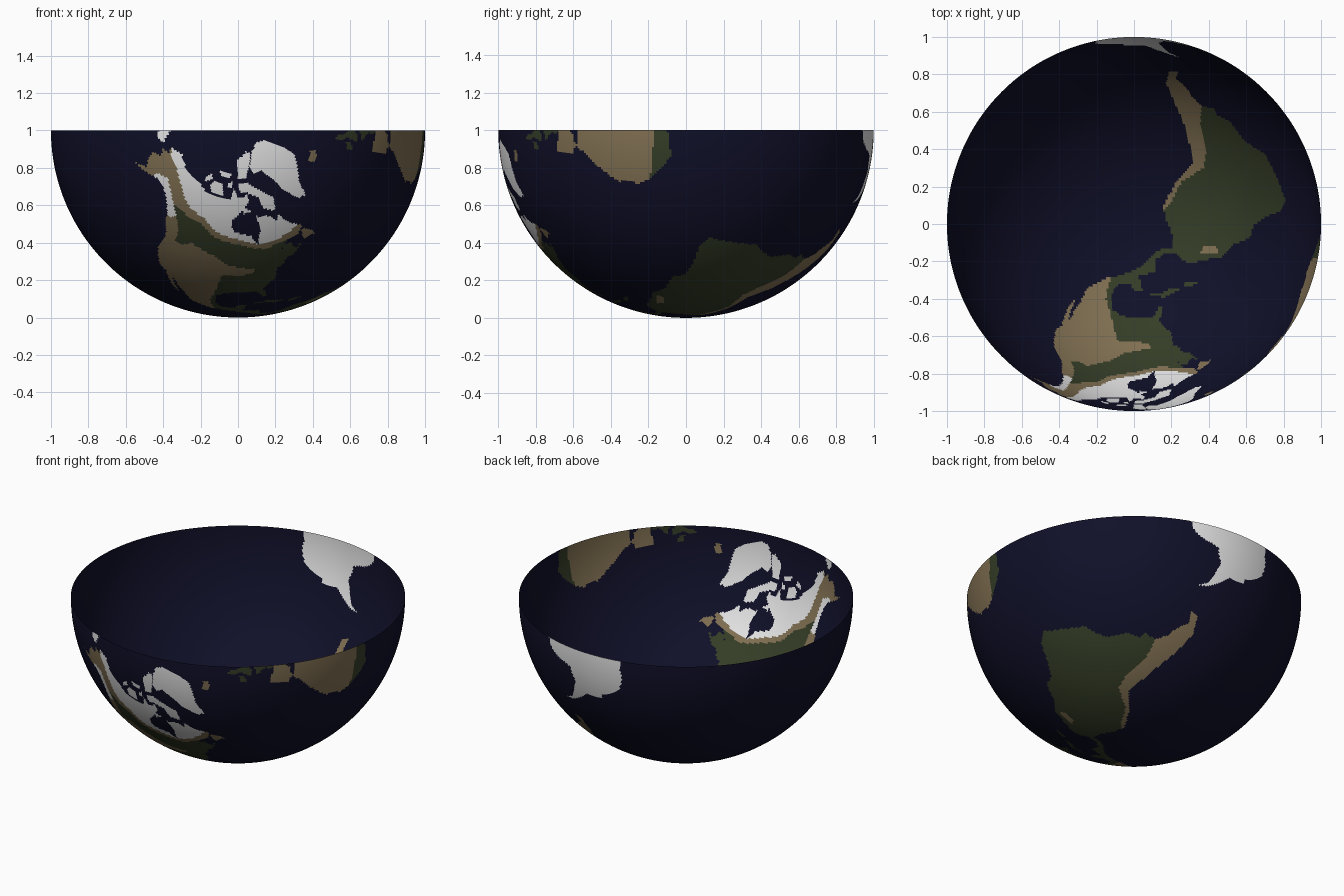
import bpy, bmesh
from math import sin, cos, radians

# Materials
COLOURS = {
    "deep_sea": (0.005, 0.005, 0.022),
    "forest_green": (0.035, 0.047, 0.020),
    "dry_tan": (0.220, 0.163, 0.085),
    "snow_white": (0.82, 0.82, 0.82),
}
SEA, GREEN, TAN, WHITE = range(4)

lands, climates = [], []


def region(target, colour, pts):
    """Store an outline given as (longitude, latitude) points."""
    xs, ys = [p[0] for p in pts], [p[1] for p in pts]
    target.append((colour, pts, (min(xs), max(xs), min(ys), max(ys))))


def inside(item, x, y):
    _, pts, (x0, x1, y0, y1) = item
    if not (x0 <= x <= x1 and y0 <= y <= y1):
        return False
    hit = False
    px, py = pts[-1]
    for qx, qy in pts:
        if (qy > y) != (py > y) and x < (px - qx) * (y - qy) / (py - qy) + qx:
            hit = not hit
        px, py = qx, qy
    return hit


# Northern part of the northern continent
region(lands, GREEN, [
    (-166, 68.5), (-157, 71), (-141, 69.7), (-128, 70), (-115, 68), (-108, 68), (-96, 68),
    (-94, 72), (-90, 69), (-82, 69.5), (-81, 67.5), (-87, 64.5), (-94, 61), (-93, 57.5),
    (-83, 55.3), (-80, 51.5), (-79, 54.5), (-77, 57), (-78, 62), (-70, 61), (-67, 58.3),
    (-64.5, 60.3), (-61, 56), (-56, 52.5), (-60, 50), (-66, 50), (-70, 47.2), (-124.5, 47.2),
    (-128, 51), (-131, 55), (-137, 58.5), (-145, 60.3), (-151, 59.5), (-154, 58), (-163, 54.7),
    (-158, 58.5), (-162, 59.5), (-166, 62), (-161, 64.5), (-167, 65.5), (-162, 67)])
# Southern part of the northern continent
region(lands, GREEN, [
    (-124.5, 47.2), (-70, 47.2), (-67, 49), (-64.5, 49), (-64, 46), (-60, 46.3), (-66, 43.7),
    (-70, 43), (-70.5, 41.5), (-74, 40.3), (-76, 35.5), (-81, 31.5), (-80, 27), (-81, 25.3),
    (-83, 29.5), (-85, 30), (-89, 30), (-94, 29.5), (-97.3, 27.5), (-97.5, 22), (-95, 18.5),
    (-91, 18.7), (-90, 21), (-87, 21.3), (-88.5, 16), (-83.3, 15), (-83.5, 11), (-80, 9),
    (-77.5, 8.7), (-78, 7.3), (-80.3, 7.3), (-83, 8.3), (-86, 11.5), (-88, 13.2), (-94, 16),
    (-99, 16.7), (-105.5, 20), (-109, 25.5), (-114.5, 31.5), (-112, 27), (-109.6, 23),
    (-112, 25), (-115, 29), (-117.3, 33), (-120.6, 34.5), (-122.5, 37.5), (-124.3, 40.5)])
# Southern continent
region(lands, GREEN, [
    (-77.5, 8.7), (-75, 11), (-71.5, 12.3), (-68, 11), (-62, 10.6), (-57, 6), (-51.5, 4.5),
    (-50, 0), (-44, -2.5), (-38, -4), (-35, -7), (-37, -11.5), (-39, -17), (-41, -22),
    (-48.5, -26), (-52, -33), (-57, -35.5), (-57, -38), (-62, -39), (-65, -43), (-66, -47),
    (-69, -51), (-65.5, -55), (-71, -54.5), (-75, -49), (-73.5, -41), (-71.5, -32),
    (-70.3, -19), (-76, -14), (-81, -5.5), (-80, -1), (-78.5, 2), (-78, 7.3)])
# Warm sea islands
region(lands, GREEN, [(-85, 22), (-80, 23), (-74.5, 20.2), (-77.5, 20), (-82, 22)])
region(lands, GREEN, [(-74, 18.5), (-73, 19.9), (-68.5, 18.6), (-71, 17.8)])
# Eastern lands at the rim
region(lands, GREEN, [
    (1, 36), (-2, 35), (-6, 35.8), (-10, 30.5), (-13, 27.5), (-17, 21), (-16.3, 18),
    (-17.3, 14.7), (-15, 11), (-13, 9), (-8, 4.4), (-4, 5.2), (1, 5.8)])
region(lands, TAN, [(1, 42.7), (-9, 43.5), (-9, 37), (-6, 36.2), (-2, 36.8), (1, 39)])
region(lands, GREEN, [(-1.5, 43.3), (-1, 46), (-4.7, 48.3), (1, 49.7), (1, 42.7)])
region(lands, GREEN, [(-5.5, 50), (1, 51), (1, 53), (-2, 56), (-2, 57.5), (-5, 58.6),
                      (-5.5, 56), (-3, 54), (-4.5, 52.5)])
region(lands, GREEN, [(-10, 52), (-6.3, 52.2), (-6, 54.5), (-10, 54)])
# Cold islands
region(lands, TAN, [(-24, 65.5), (-16, 66.4), (-13.7, 65), (-19, 63.4), (-22.5, 64)])
region(lands, TAN, [(-59, 47.7), (-57, 51.5), (-53, 48.5), (-53.5, 46.8)])
region(lands, WHITE, [(-73, 78.3), (-60, 82), (-35, 83.5), (-20, 81.5), (-20, 75), (-23, 71),
                      (-32, 68), (-40, 65), (-43.5, 60), (-48, 61), (-53, 67), (-54, 71),
                      (-60, 76), (-70, 76)])
region(lands, WHITE, [(-80, 73.5), (-72, 71), (-62, 66.5), (-65, 62), (-72, 64), (-73, 68),
                      (-80, 70), (-89, 71), (-89, 73.5)])
region(lands, WHITE, [(-117, 71), (-115, 73), (-106, 73), (-102, 69), (-113, 68.7)])
region(lands, WHITE, [(-125, 72), (-122, 74.3), (-117, 73), (-123, 71.2)])
region(lands, WHITE, [(-90, 76.5), (-92, 81), (-70, 83), (-62, 82.3), (-72, 79), (-78, 76.5),
                      (-80, 74.7), (-91, 74.8)])
region(lands, WHITE, [(-110, 75), (-115, 76.5), (-98, 76.5), (-100, 75)])
region(lands, WHITE, [(-100, 72), (-101, 73.5), (-96, 74), (-96, 72)])
region(lands, WHITE, [(-86, 66), (-81, 64), (-86, 63.3)])
region(lands, WHITE, [(-181, 65), (-181, 69), (-170, 66.2), (-175, 64.5)])
# Polar ice continent
region(lands, WHITE, [
    (1, -70), (-10, -71), (-20, -73.5), (-30, -76.5), (-40, -78), (-60, -75), (-62, -70),
    (-62, -66), (-57, -63), (-62, -64.5), (-67, -67), (-75, -71), (-80, -73), (-100, -72.5),
    (-103, -74.5), (-115, -74), (-130, -74), (-145, -75.5), (-158, -77), (-165, -78.3),
    (-181, -78.3), (-181, -91), (1, -91)])

# Climate zones, painted over green land only, first match wins
region(climates, WHITE, [
    (-165, 68), (-149, 67.5), (-135, 65), (-128, 62.5), (-122, 61), (-111, 59.8),
    (-102, 56.2), (-89, 54.2), (-78, 51.4), (-66, 52.2), (-58, 53.5), (-50, 56),
    (-60, 75), (-165, 75)])
region(climates, WHITE, [(-152, 61), (-146, 63), (-138, 61.2), (-130, 58), (-126, 56),
                         (-128, 54), (-134, 54), (-140, 58), (-152, 58)])
region(climates, TAN, [
    (-170, 72), (-170, 52), (-150, 56), (-135, 58), (-126, 58.5), (-121, 58), (-111, 57.5),
    (-102, 54), (-89, 52.3), (-78, 49.6), (-66, 50.3), (-54, 50.5), (-54, 72)])
region(climates, TAN, [
    (-97, 15), (-99.5, 23.6), (-98, 30), (-97, 36), (-96, 39), (-84, 39.5), (-83, 41.5),
    (-94, 43.8), (-101, 47), (-113, 49.5), (-116, 47), (-119.5, 47), (-121, 52),
    (-126, 56), (-132, 56), (-128, 45), (-128, 20), (-108, 15)])
region(climates, TAN, [
    (-82, -3), (-79, -6), (-75, -13), (-67, -17.5), (-65, -24), (-65, -33), (-62, -40),
    (-62, -56), (-78, -56), (-78, -20), (-83, -8)])
region(climates, TAN, [(-69, 9), (-65, 9.3), (-62.5, 8.5), (-64, 6.5), (-68, 6.8)])
region(climates, TAN, [(-20, 11.5), (1, 9.5), (1, 38), (-20, 38)])


def colour_at(lon, lat):
    for land in lands:
        if inside(land, lon, lat):
            if land[0] != GREEN:
                return land[0]
            return next((c[0] for c in climates if inside(c, lon, lat)), GREEN)
    return SEA


# Bowl: half sphere whose poles lie on the front and back of the rim
N = 240
STEP = 180 / N


def point(lon, lat):
    a, b = radians(lon + 90), radians(lat)
    return cos(b) * sin(a), -sin(b), 1 - cos(b) * cos(a)


bm = bmesh.new()
south = bm.verts.new(point(-90, -90))
north = bm.verts.new(point(-90, 90))
rows = [[south] * (N + 1)]
for i in range(1, N):
    rows.append([bm.verts.new(point(-180 + j * STEP, -90 + i * STEP)) for j in range(N + 1)])
rows.append([north] * (N + 1))

for i in range(N):
    for j in range(N):
        corners = (rows[i][j], rows[i][j + 1], rows[i + 1][j + 1], rows[i + 1][j])
        face = bm.faces.new(list(dict.fromkeys(corners)))
        face.smooth = True
        face.material_index = colour_at(-180 + (j + 0.5) * STEP, -90 + (i + 0.5) * STEP)

# Make every face look outward
bm.normal_update()
bm.faces.ensure_lookup_table()
f = bm.faces[N * N // 2 + N // 2]
if f.normal.z > 0:
    bmesh.ops.reverse_faces(bm, faces=bm.faces[:])

mesh = bpy.data.meshes.new("map_bowl")
bm.to_mesh(mesh)
bm.free()
for name, rgb in COLOURS.items():
    mat = bpy.data.materials.new(name)
    mat.diffuse_color = (*rgb, 1)
    mesh.materials.append(mat)
bowl = bpy.data.objects.new("map_bowl", mesh)
bpy.context.collection.objects.link(bowl)
